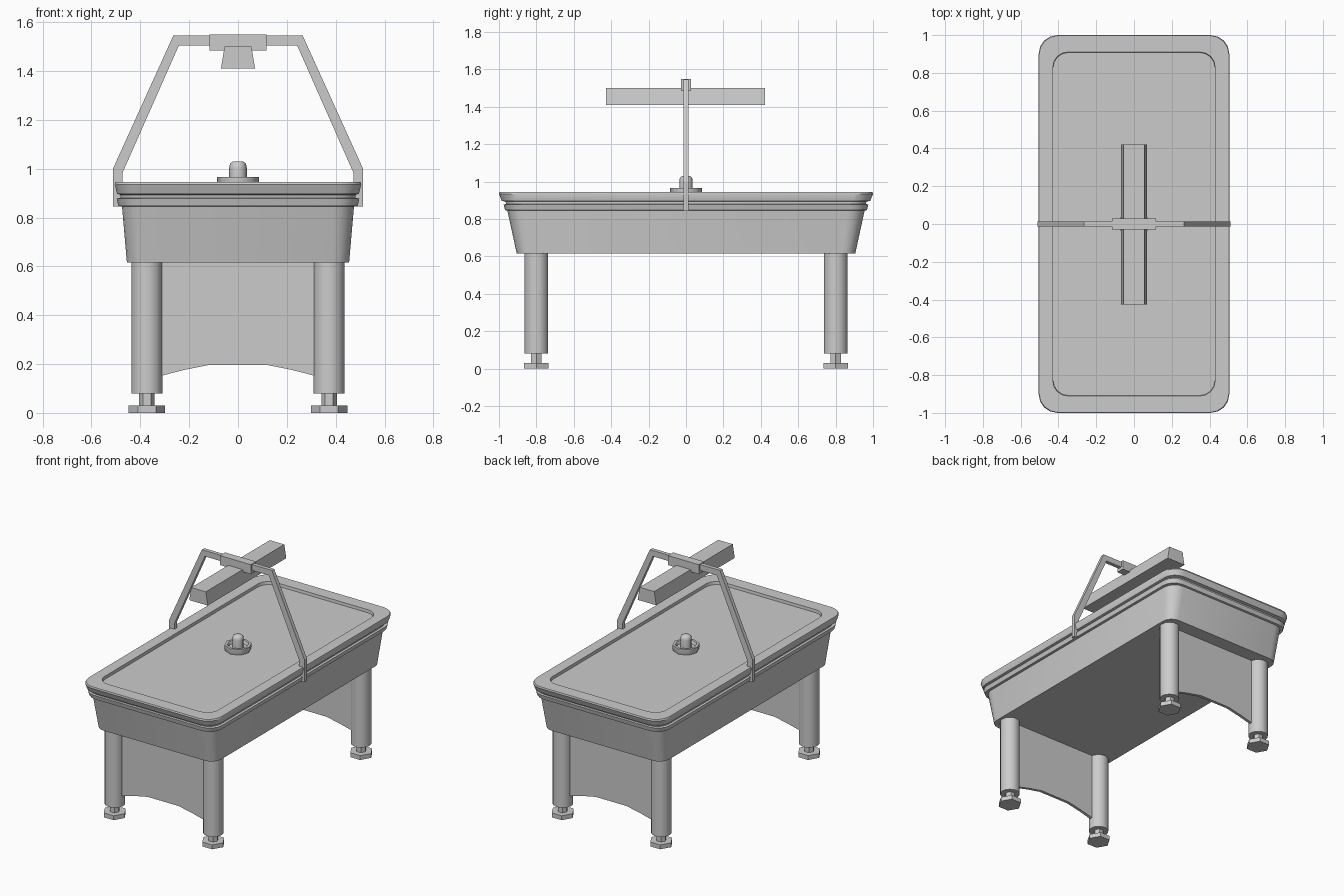
import bpy, bmesh
from math import sin, cos, pi, radians

if "Cube" in bpy.data.objects:
    bpy.data.objects.remove(bpy.data.objects["Cube"])

GREY = (0.6, 0.6, 0.6, 1)
grey = bpy.data.materials.new("plain grey")
grey.use_nodes = True
grey.diffuse_color = GREY
grey.node_tree.nodes["Principled BSDF"].inputs["Base Color"].default_value = GREY


def finish(name, bm, angle=None):
    bmesh.ops.recalc_face_normals(bm, faces=bm.faces)
    mesh = bpy.data.meshes.new(name)
    bm.to_mesh(mesh)
    bm.free()
    mesh.materials.append(grey)
    ob = bpy.data.objects.new(name, mesh)
    bpy.context.collection.objects.link(ob)
    if angle:
        bpy.ops.object.select_all(action="DESELECT")
        ob.select_set(True)
        bpy.context.view_layer.objects.active = ob
        bpy.ops.object.shade_smooth_by_angle(angle=radians(angle))
    return ob


def loft(name, rings, angle=None):
    """Skin a stack of equal-length point rings and cap both ends."""
    bm = bmesh.new()
    loops = [[bm.verts.new(p) for p in ring] for ring in rings]
    n = len(loops[0])
    for a, b in zip(loops, loops[1:]):
        for i in range(n):
            j = (i + 1) % n
            bm.faces.new((a[i], a[j], b[j], b[i]))
    bm.faces.new(loops[0])
    bm.faces.new(loops[-1])
    return finish(name, bm, angle)


def rounded_rect(hx, hy, r, z, steps=4):
    ring = []
    for k, (sx, sy) in enumerate(((1, 1), (-1, 1), (-1, -1), (1, -1))):
        for s in range(steps + 1):
            a = (k + s / steps) * pi / 2
            ring.append((sx * (hx - r) + r * cos(a), sy * (hy - r) + r * sin(a), z))
    return ring


def turned(name, profile, x=0, y=0, sides=12, angle=None):
    """Revolve (radius, height) pairs around a vertical axis."""
    turns = [2 * pi * i / sides for i in range(sides)]
    return loft(name, [[(x + r * cos(a), y + r * sin(a), z) for a in turns]
                       for r, z in profile], angle)


def slab(name, outline, y0, y1):
    """Extrude an (x, z) outline along y."""
    return loft(name, [[(x, y, z) for x, z in outline] for y in (y0, y1)])


def mirrored(half):
    return half + [(-x, z) for x, z in reversed(half)]


# Tapered cabinet with two stepped bands and a sunken playing field
table = [
    (0.455, 0.905, 0.07, 0.615),
    (0.475, 0.955, 0.09, 0.845),
    (0.49, 0.968, 0.09, 0.848),
    (0.497, 0.975, 0.09, 0.878),
    (0.482, 0.962, 0.09, 0.88),
    (0.482, 0.965, 0.09, 0.893),
    (0.495, 0.985, 0.09, 0.897),
    (0.505, 1.0, 0.1, 0.935),
    (0.502, 0.997, 0.1, 0.945),
    (0.43, 0.91, 0.08, 0.945),
    (0.428, 0.908, 0.08, 0.925),
]
loft("table_cabinet", [rounded_rect(*s) for s in table], 35)

# Legs with hexagonal levelling feet
for side, sx in (("left", 1), ("right", -1)):
    for end, sy in (("front", -1), ("back", 1)):
        x, y, tag = sx * 0.373, sy * 0.8, f"{end}_{side}"
        turned(f"leg_{tag}", [(0.064, 0.08), (0.064, 0.63)], x, y, 14, 40)
        turned(f"foot_stem_{tag}", [(0.032, 0.03), (0.032, 0.085)], x, y, 6)
        turned(f"foot_{tag}", [(0.075, 0), (0.075, 0.03)], x, y, 6)

# Arched end panels between the legs
arch = mirrored([(0.37, 0.63), (0.37, 0.14), (0.31, 0.153), (0.22, 0.176), (0.115, 0.197)])
for end, y in (("front", -0.8), ("back", 0.8)):
    slab(f"{end}_panel", arch, y - 0.01, y + 0.01)

# Overhead frame, one bent strap
outer = mirrored([(0.512, 0.845), (0.512, 1.0), (0.265, 1.545)])
inner = mirrored([(0.472, 0.845), (0.472, 0.985), (0.242, 1.505)])
slab("overhead_frame", outer + inner[::-1], -0.013, 0.013)

# Clamp and lamp hanging from the frame
slab("lamp_clamp", mirrored([(0.117, 1.485), (0.117, 1.55)]), -0.028, 0.028)
slab("lamp", mirrored([(0.07, 1.41), (0.055, 1.5)]), -0.427, 0.422)

# Mallet with a dished base and a rounded knob
turned("mallet", [(0.08, 0.924), (0.085, 0.945), (0.085, 0.965), (0.068, 0.965),
                  (0.06, 0.945), (0.036, 0.945), (0.036, 1.005), (0.032, 1.022),
                  (0.02, 1.03)], sides=8, angle=50)
